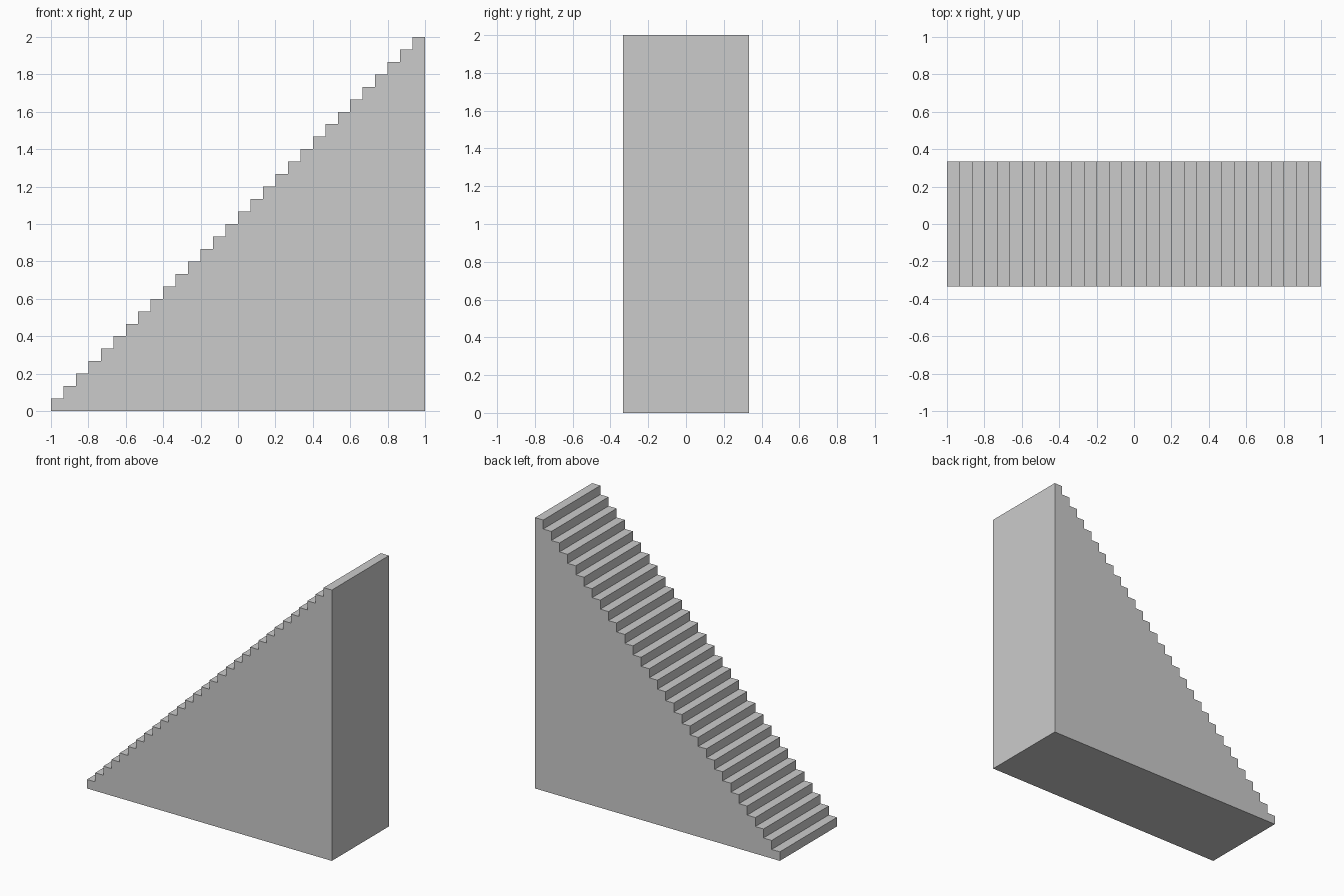
import bpy, bmesh

if "Cube" in bpy.data.objects:
    bpy.data.objects.remove(bpy.data.objects["Cube"])

STEPS = 30
SIZE = 2 / STEPS      # tread depth and riser height
HALF_WIDTH = 1 / 3

# Stepped side profile: base line, then riser and tread for each step
profile = [(1, 0), (-1, 0)]
for i in range(STEPS):
    x, z = -1 + i * SIZE, (i + 1) * SIZE
    profile += [(x, z), (x + SIZE, z)]

# Solid staircase: extrude the profile across its width
bm = bmesh.new()
side = bm.faces.new([bm.verts.new((x, -HALF_WIDTH, z)) for x, z in profile])
result = bmesh.ops.extrude_face_region(bm, geom=[side], use_keep_orig=True)
moved = [g for g in result["geom"] if isinstance(g, bmesh.types.BMVert)]
bmesh.ops.translate(bm, verts=moved, vec=(0, 2 * HALF_WIDTH, 0))
bmesh.ops.recalc_face_normals(bm, faces=bm.faces)

mesh = bpy.data.meshes.new("staircase")
bm.to_mesh(mesh)
bm.free()
bpy.context.collection.objects.link(bpy.data.objects.new("staircase", mesh))
